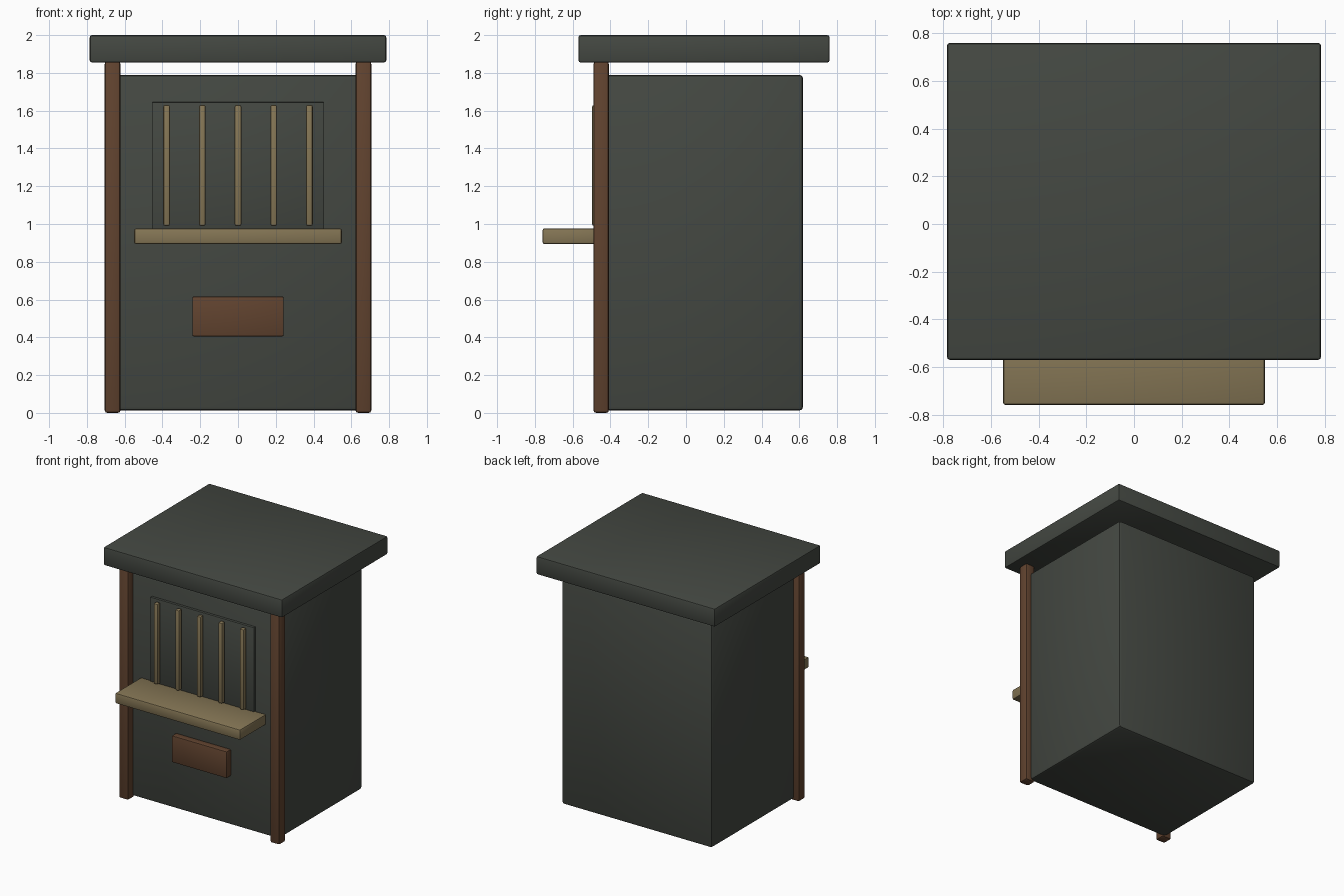
import bpy
import bmesh

if "Cube" in bpy.data.objects:
    bpy.data.objects.remove(bpy.data.objects["Cube"])


def material(name, rgb):
    # sRGB bytes to linear diffuse colour
    lin = [((c / 255 + 0.055) / 1.055) ** 2.4 for c in rgb]
    m = bpy.data.materials.new(name)
    m.diffuse_color = (*lin, 1)
    m.use_nodes = True
    m.node_tree.nodes["Principled BSDF"].inputs["Base Color"].default_value = m.diffuse_color
    return m


GREEN = material("dark_green_grey", (68, 72, 66))
BROWN = material("brown_wood", (97, 67, 47))
TAN = material("tan_wood", (133, 118, 85))


def box(name, lo, hi, mat, bevel):
    """Rounded box between two opposite corners."""
    bm = bmesh.new()
    bmesh.ops.create_cube(bm, size=1)
    for v in bm.verts:
        v.co = [(a + b) / 2 + c * (b - a) for a, b, c in zip(lo, hi, v.co)]
    bmesh.ops.bevel(bm, geom=bm.edges[:], offset=bevel, segments=2,
                    profile=0.5, affect='EDGES')
    mesh = bpy.data.meshes.new(name)
    bm.to_mesh(mesh)
    bm.free()
    mesh.materials.append(mat)
    ob = bpy.data.objects.new(name, mesh)
    bpy.context.collection.objects.link(ob)
    bpy.context.view_layer.objects.active = ob
    ob.select_set(True)
    bpy.ops.object.shade_smooth_by_angle()
    ob.select_set(False)
    return ob


# Main cabin and the overhanging roof slab
box("cabin", (-0.66, -0.43, 0.012), (0.66, 0.62, 1.79), GREEN, 0.02)
box("roof", (-0.785, -0.57, 1.855), (0.785, 0.76, 2.0), GREEN, 0.012)

# Front corner posts
for side, x in (("left", -0.664), ("right", 0.664)):
    box(f"{side}_post", (x - 0.042, -0.49, 0), (x + 0.042, -0.408, 1.86), BROWN, 0.014)

# Window panel with vertical bars
box("window_panel", (-0.455, -0.45, 0.975), (0.455, -0.42, 1.645), GREEN, 0.003)
for i in range(5):
    x = (i - 2) * 0.189
    box(f"window_bar_{i + 1}", (x - 0.018, -0.497, 0.99), (x + 0.018, -0.455, 1.63), TAN, 0.01)

# Counter shelf and the plaque below it
box("counter", (-0.55, -0.76, 0.893), (0.55, -0.43, 0.977), TAN, 0.012)
box("plaque", (-0.242, -0.488, 0.405), (0.242, -0.43, 0.617), BROWN, 0.008)
